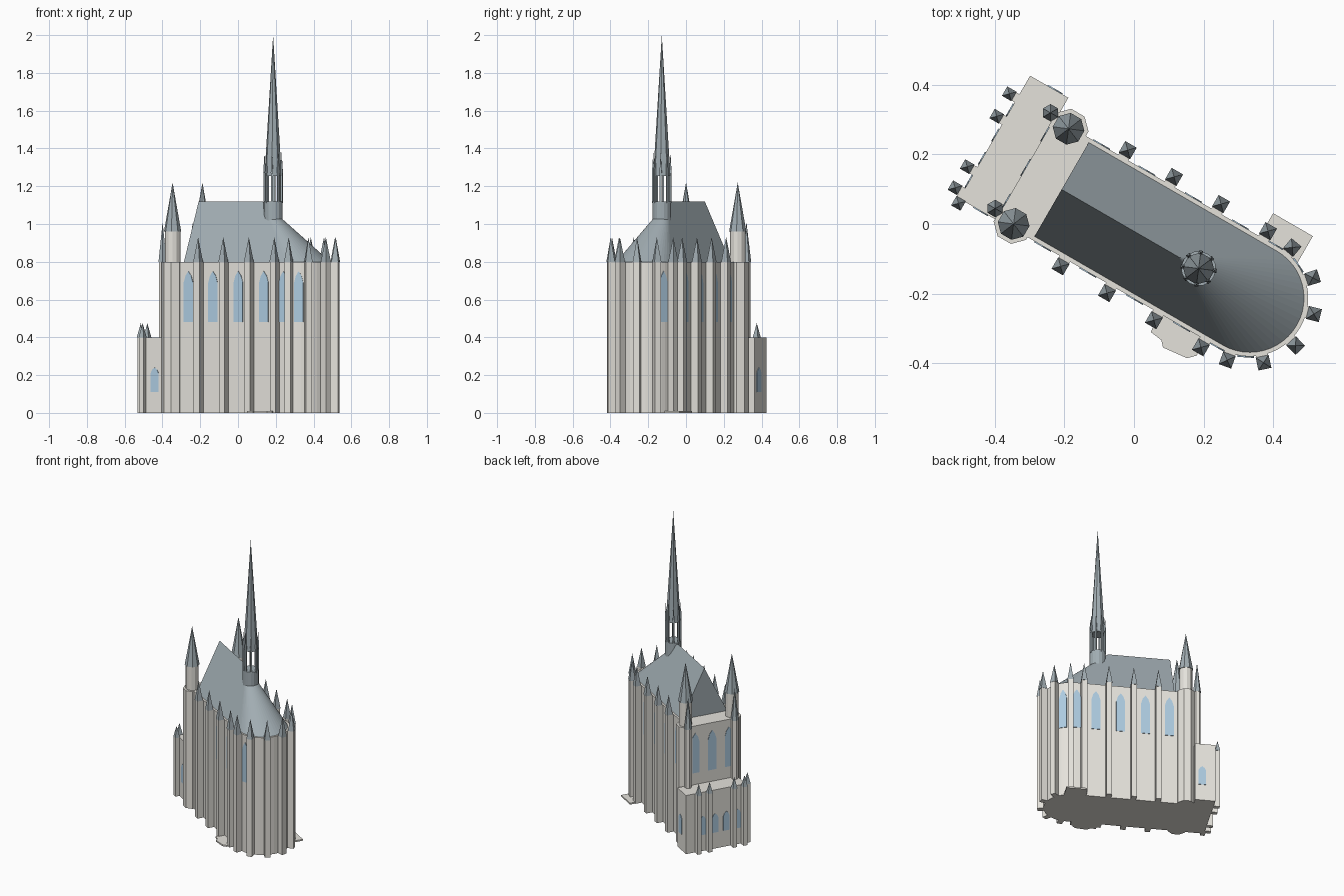
import bpy, bmesh
from math import sin, cos, pi, radians
from mathutils import Matrix, Vector

if "Cube" in bpy.data.objects:
    bpy.data.objects.remove(bpy.data.objects["Cube"])

TURN = Matrix.Rotation(radians(-30), 4, 'Z')   # the nave runs diagonally across the grid
CV = -0.018                                    # nave centre line
AU = 0.395                                     # centre of the round apse
EAVE = 0.8


def material(name, rgb):
    m = bpy.data.materials.new(name)
    m.diffuse_color = (*rgb, 1)
    m.use_nodes = True
    m.node_tree.nodes["Principled BSDF"].inputs["Base Color"].default_value = m.diffuse_color
    return m


STONE = material("pale_stone", (0.78, 0.76, 0.71))
SLATE = material("slate", (0.36, 0.42, 0.45))
GLASS = material("blue_glass", (0.42, 0.60, 0.75))


def finish(name, bm, mat):
    bmesh.ops.recalc_face_normals(bm, faces=bm.faces)
    bm.transform(TURN)
    me = bpy.data.meshes.new(name)
    bm.to_mesh(me)
    bm.free()
    me.materials.append(mat)
    ob = bpy.data.objects.new(name, me)
    bpy.context.collection.objects.link(ob)
    return ob


def prism(name, pts, z0, z1, mat):
    bm = bmesh.new()
    f = bm.faces.new([bm.verts.new((x, y, z0)) for x, y in pts])
    top = bmesh.ops.extrude_face_region(bm, geom=[f])["geom"]
    bmesh.ops.translate(bm, vec=(0, 0, z1 - z0),
                        verts=[v for v in top if isinstance(v, bmesh.types.BMVert)])
    return finish(name, bm, mat)


def spike(name, pts, z0, apex, mat):
    bm = bmesh.new()
    base = [bm.verts.new((x, y, z0)) for x, y in pts]
    tip = bm.verts.new(apex)
    bm.faces.new(base)
    for a, b in zip(base, base[1:] + base[:1]):
        bm.faces.new((a, b, tip))
    return finish(name, bm, mat)


def ring(u, v, r, n, turn=0.0):
    return [(u + r * cos(turn + 2 * pi * i / n), v + r * sin(turn + 2 * pi * i / n)) for i in range(n)]


def block(u, v, a, d, w):
    """Rectangle of half depth d along direction a and half width w across it."""
    return [(u + s * d * cos(a) - t * w * sin(a), v + s * d * sin(a) + t * w * cos(a))
            for s, t in ((-1, -1), (1, -1), (1, 1), (-1, 1))]


def pier(name, u, v, a, h, z, peak, depth=0.0):
    shaft = block(u - depth * cos(a), v - depth * sin(a), a, h + depth - 0.001, h - 0.001)
    prism(name, shaft, 0, z, STONE)
    spike(name + "_pinnacle", block(u, v, a, h + 0.001, h + 0.001), z, (u, v, peak), SLATE)


def window(u, v, a, w, z0, shoulder, top):
    """Lancet pane standing on the wall point (u, v), facing direction a."""
    bm = bmesh.new()
    rise = top - shoulder
    prof = [(-w, z0), (w, z0), (w, shoulder), (w * 0.62, shoulder + rise * 0.6), (0, top),
            (-w * 0.62, shoulder + rise * 0.6), (-w, shoulder)]
    n, t = Vector((cos(a), sin(a), 0)), Vector((-sin(a), cos(a), 0))
    p = Vector((u, v, 0)) - n * 0.006
    f = bm.faces.new([bm.verts.new(p + t * s + Vector((0, 0, z))) for s, z in prof])
    out = bmesh.ops.extrude_face_region(bm, geom=[f])["geom"]
    bmesh.ops.translate(bm, vec=n * 0.009, verts=[q for q in out if isinstance(q, bmesh.types.BMVert)])
    finish("window", bm, GLASS)


def nave_outline(u0, r, n=24):
    arc = [(AU + r * cos(-pi / 2 + pi * i / n), CV + r * sin(-pi / 2 + pi * i / n)) for i in range(n + 1)]
    return [(u0, CV - r)] + arc + [(u0, CV + r)]


# Nave walls with round apse, facade block and low porch
prism("nave_walls", nave_outline(-0.30, 0.168), 0, EAVE, STONE)
prism("facade_block", [(-0.35, -0.175), (-0.29, -0.175), (-0.29, 0.145), (-0.35, 0.145)], 0, EAVE, STONE)
prism("porch", [(-0.472, -0.188), (-0.345, -0.188), (-0.345, 0.22), (-0.472, 0.22)], 0, 0.4, STONE)

# Roof: straight gable meeting a skewed half cone over the apse
bm = bmesh.new()
base = [bm.verts.new((x, y, EAVE)) for x, y in nave_outline(-0.23, 0.156)]
r0, r1 = bm.verts.new((-0.23, CV, 1.12)), bm.verts.new((0.16, CV, 1.12))
bm.faces.new(base)
bm.faces.new((base[0], base[1], r1, r0))
bm.faces.new((base[-2], base[-1], r0, r1))
bm.faces.new((base[-1], base[0], r0))
for a, b in zip(base[1:-2], base[2:-1]):
    bm.faces.new((a, b, r1))
finish("roof", bm, SLATE)

# Buttresses along both sides, then around the apse
for side in (-1, 1):
    for u in (-0.122, 0.032, 0.188, 0.344):
        pier("buttress", u, CV + side * 0.193, side * pi / 2, 0.018, EAVE, 0.93, 0.008)
    for deg in (16, 48, 80):
        a = side * radians(deg)
        pier("apse_buttress", AU + 0.19 * cos(a), CV + 0.19 * sin(a), a, 0.018, EAVE, 0.93, 0.008)
    # Side windows, one more where the apse begins to turn
    for u in (-0.195, -0.045, 0.110, 0.266, 0.386):
        window(u, CV + side * 0.168, side * pi / 2, 0.028, 0.48, 0.69, 0.75)
    a = side * radians(64)
    window(AU + 0.168 * cos(a), CV + 0.168 * sin(a), a, 0.024, 0.48, 0.69, 0.75)

    # Facade turrets: broad foot, round drum, tall cap, small companion pinnacle
    tu, tv = -0.30, -0.015 + side * 0.158
    prism("turret_foot", ring(tu, tv, 0.058, 8, pi / 8), 0, EAVE, STONE)
    prism("turret_drum", ring(tu, tv, 0.041, 12), EAVE, 0.96, STONE)
    spike("turret_cap", ring(tu, tv, 0.046, 8, pi / 8), 0.96, (tu, tv, 1.22), SLATE)
    su, sv = -0.368, -0.002 + side * 0.159
    prism("corner_shaft", ring(su, sv, 0.022, 6), 0, EAVE, STONE)
    spike("corner_pinnacle", ring(su, sv, 0.025, 6), EAVE, (su, sv, 1.01), SLATE)

# Porch buttresses and facade windows
for u, v, a in ((-0.498, 0.145, pi), (-0.497, 0.071, pi), (-0.498, -0.097, pi),
                (-0.498, -0.167, pi), (-0.467, -0.201, -pi / 2)):
    pier("porch_buttress", u, v, a, 0.0145, 0.4, 0.475, 0.008)
for v in (-0.13, -0.015, 0.10):
    window(-0.35, v, pi, 0.028, 0.48, 0.69, 0.75)
for v in (-0.132, -0.055, 0.022, 0.105):
    window(-0.472, v, pi, 0.021, 0.11, 0.21, 0.24)
window(-0.40, -0.188, -pi / 2, 0.024, 0.11, 0.21, 0.24)
window(-0.39, 0.22, pi / 2, 0.024, 0.11, 0.21, 0.24)

# Thin ground slabs beside the apse
prism("north_slab", [(0.331, 0.14), (0.463, 0.13), (0.463, 0.227), (0.331, 0.227)], 0, 0.01, STONE)
prism("south_slab", [(0.19, -0.17), (0.35, -0.17), (0.345, -0.238), (0.325, -0.258), (0.25, -0.266),
                     (0.235, -0.25), (0.197, -0.245)], 0, 0.01, STONE)

# Roof spire: drum, open lantern of posts with spikelets, needle
SU = 0.225
drum = prism("spire_drum", ring(SU, CV, 0.05, 16), 1.0, 1.12, SLATE)
for i in range(8):
    a = 2 * pi * i / 8 + pi / 8
    x, y = SU + 0.046 * cos(a), CV + 0.046 * sin(a)
    prism("lantern_post", block(x, y, a, 0.005, 0.005), 1.11, 1.27, SLATE)
    spike("lantern_spikelet", block(x, y, a, 0.006, 0.006), 1.27, (x, y, 1.38), SLATE)
spike("spire_needle", ring(SU, CV, 0.046, 8, pi / 8), 1.255, (SU, CV, 2.0), SLATE)
